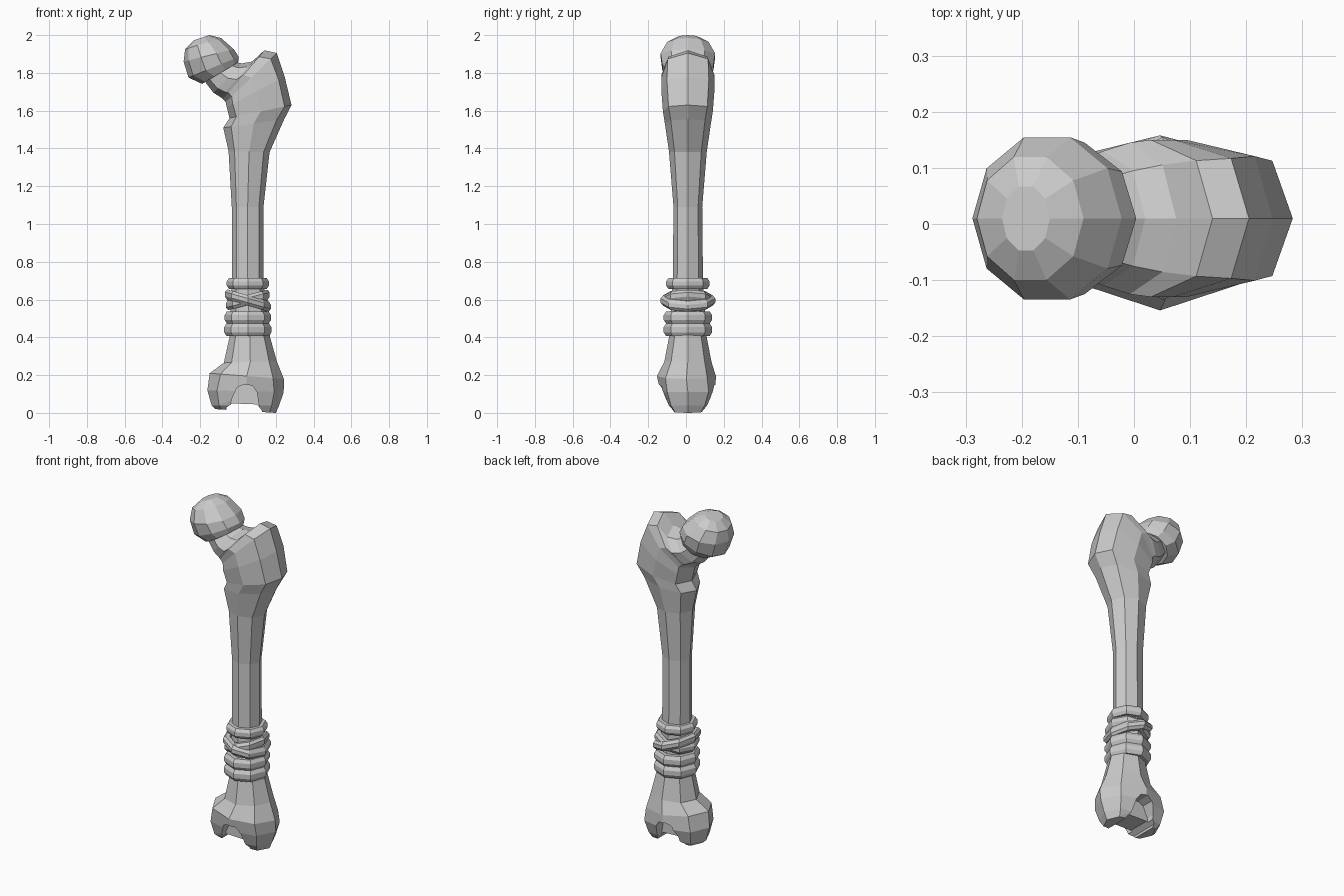
import bpy, bmesh, math
from mathutils import Vector

if "Cube" in bpy.data.objects:
    bpy.data.objects.remove(bpy.data.objects["Cube"])

CY = 0.01   # depth centre of the bone


def loft(name, rings, n=8, closed=False):
    """Skin rings given as (xa, za, xb, zb, half_depth, diagonal_fullness, y_shift)."""
    bm = bmesh.new()
    loops = []
    for r in rings:
        xa, za, xb, zb, hy = r[:5]
        full = r[5] if len(r) > 5 else 1.0
        dy = r[6] if len(r) > 6 else 0.0
        loop = []
        for i in range(n):
            t = 2 * math.pi * i / n
            k = 1 + (full - 1) * abs(math.sin(2 * t))
            c, s = math.cos(t) * k, math.sin(t) * k
            loop.append(bm.verts.new(((xa + xb) / 2 + (xb - xa) / 2 * c,
                                      CY + dy + hy * s,
                                      (za + zb) / 2 + (zb - za) / 2 * c)))
        loops.append(loop)
    for a, b in zip(loops, loops[1:]):
        for i in range(n):
            j = (i + 1) % n
            bm.faces.new((a[i], a[j], b[j], b[i]))
    bm.faces.new(loops[0][::-1])
    bm.faces.new(loops[-1])
    return finish(name, bm)


def finish(name, bm):
    bmesh.ops.recalc_face_normals(bm, faces=bm.faces)
    me = bpy.data.meshes.new(name)
    bm.to_mesh(me)
    bm.free()
    ob = bpy.data.objects.new(name, me)
    bpy.context.collection.objects.link(ob)
    return ob


def band(name, z, rx, ry, half, tilt=0.0):
    """Eight-sided binding with a ridged outer profile; tilt is rise per unit x."""
    profile = [(0.72, -half), (0.9, -half), (1.0, -half * 0.4),
               (1.0, half * 0.4), (0.9, half), (0.72, half)]
    bm = bmesh.new()
    grid = []
    for i in range(8):
        t = 2 * math.pi * i / 8
        grid.append([bm.verts.new((0.052 + rx * k * math.cos(t),
                                   CY + ry * k * math.sin(t),
                                   z + h + tilt * rx * k * math.cos(t)))
                     for k, h in profile])
    m = len(profile)
    for i in range(8):
        a, b = grid[i], grid[(i + 1) % 8]
        for j in range(m):
            bm.faces.new((a[j], b[j], b[(j + 1) % m], a[(j + 1) % m]))
    return finish(name, bm)


def cutter(name, outline, y0, y1):
    """Extrude an xz outline along y and hide it."""
    bm = bmesh.new()
    front = [bm.verts.new((x, y0, z)) for x, z in outline]
    back = [bm.verts.new((x, y1, z)) for x, z in outline]
    n = len(outline)
    for i in range(n):
        j = (i + 1) % n
        bm.faces.new((front[i], front[j], back[j], back[i]))
    bm.faces.new(front)
    bm.faces.new(back)
    ob = finish(name, bm)
    ob.hide_render = True
    ob.hide_viewport = False
    ob.display_type = 'WIRE'
    return ob


# Shaft: knuckled foot, slim middle, then rings fanning round into the neck
bone = loft("bone_shaft", [
    (-0.12, 0.02, 0.20, 0.00, 0.085, 1.12),
    (-0.14, 0.04, 0.218, 0.04, 0.115, 1.1),
    (-0.162, 0.12, 0.242, 0.11, 0.146, 1.06),
    (-0.15, 0.21, 0.243, 0.18, 0.156, 1.0, -0.008),
    (-0.075, 0.265, 0.205, 0.275, 0.125),
    (-0.045, 0.40, 0.17, 0.40, 0.10),
    (-0.033, 0.70, 0.135, 0.70, 0.08),
    (-0.033, 1.09, 0.135, 1.09, 0.076),
    (-0.05, 1.385, 0.167, 1.38, 0.10),
    (-0.078, 1.51, 0.245, 1.555, 0.122, 1.05),
    (-0.045, 1.56, 0.283, 1.63, 0.132, 1.1),
    (-0.06, 1.62, 0.247, 1.78, 0.14, 1.12),
    (-0.065, 1.645, 0.205, 1.905, 0.14, 1.08),
    (-0.08, 1.66, 0.14, 1.92, 0.14, 1.04),
    (-0.09, 1.67, 0.075, 1.86, 0.135),
    (-0.13, 1.695, 0.02, 1.85, 0.12),
    (-0.18, 1.76, -0.03, 1.86, 0.10),
])

# Notches between the two knuckles, front and back, with a low web between
arch = [(-0.045, -0.05), (-0.035, 0.07), (-0.005, 0.135), (0.03, 0.15),
        (0.075, 0.145), (0.10, 0.11), (0.125, -0.05)]
slot = [(-0.075, -0.05), (-0.06, 0.03), (-0.03, 0.05), (0.10, 0.045),
        (0.125, 0.015), (0.14, -0.05)]
for name, outline, y0, y1 in (("front_notch_cutter", arch, -0.3, -0.06),
                              ("back_notch_cutter", arch, 0.07, 0.3),
                              ("under_slot_cutter", slot, -0.3, 0.3)):
    mod = bone.modifiers.new(name, 'BOOLEAN')
    mod.operation = 'DIFFERENCE'
    mod.solver = 'EXACT'
    mod.object = cutter(name, outline, y0, y1)

# Ball head: a faceted cap tilted up and to the left
loft("ball_head", [
    (-0.19, 1.742, 0.0, 1.855, 0.115),
    (-0.262, 1.775, 0.004, 1.885, 0.142),
    (-0.288, 1.86, -0.022, 1.925, 0.152),
    (-0.28, 1.925, -0.09, 1.985, 0.115),
    (-0.235, 1.972, -0.15, 2.0, 0.06),
], n=10)

# Bindings: three level wraps and two crossed ones
for i, (z, rx, ry, half) in enumerate(((0.44, 0.125, 0.128, 0.034),
                                       (0.505, 0.123, 0.128, 0.032),
                                       (0.685, 0.112, 0.115, 0.028))):
    band("level_wrap_%d" % (i + 1), z, rx, ry, half)
band("crossed_wrap_1", 0.595, 0.122, 0.145, 0.028, -0.28)
band("crossed_wrap_2", 0.598, 0.116, 0.132, 0.028, 0.25)
